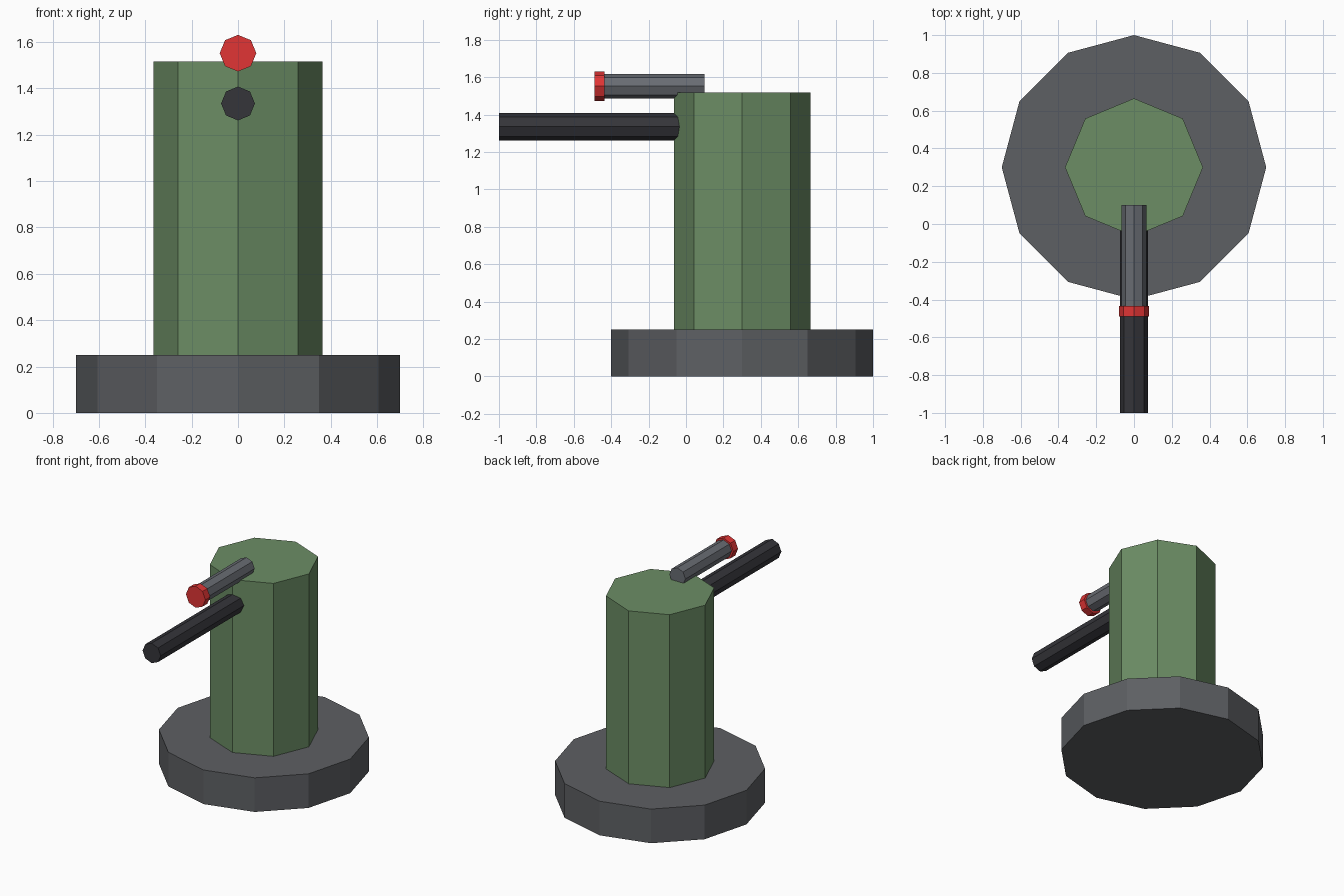
import bpy
from math import pi

if "Cube" in bpy.data.objects:
    bpy.data.objects.remove(bpy.data.objects["Cube"])


def material(name, rgb):
    m = bpy.data.materials.new(name)
    m.diffuse_color = (*rgb, 1)
    m.use_nodes = True
    m.node_tree.nodes["Principled BSDF"].inputs["Base Color"].default_value = m.diffuse_color
    return m


green = material("green", (0.15, 0.27, 0.13))
base_grey = material("base_grey", (0.11, 0.115, 0.125))
black = material("black", (0.035, 0.035, 0.042))
tube_grey = material("tube_grey", (0.14, 0.15, 0.17))
red = material("red", (0.75, 0.035, 0.035))


def prism(name, sides, radius, depth, centre, mat, along_y=False):
    """Flat-sided cylinder, upright or lying along y."""
    bpy.ops.mesh.primitive_cylinder_add(
        vertices=sides, radius=radius, depth=depth, location=centre,
        rotation=(pi / 2 if along_y else 0, 0, 0))
    ob = bpy.context.object
    ob.name = name
    ob.data.materials.append(mat)
    return ob


def rod(name, radius, y0, y1, z, mat):
    return prism(name, 8, radius, y1 - y0, (0, (y0 + y1) / 2, z), mat, True)


# Round foot and upright housing
prism("base", 12, 0.70, 0.25, (0, 0.30, 0.125), base_grey)
prism("housing", 8, 0.365, 1.267, (0, 0.30, 0.8835), green)

# Barrel pointing forward, embedded in the housing
rod("barrel", 0.073, -1.0, 0.10, 1.335, black)

# Sight tube on top with its red front lens
rod("sight_tube", 0.065, -0.44, 0.10, 1.552, tube_grey)
rod("sight_lens", 0.079, -0.49, -0.435, 1.552, red)
